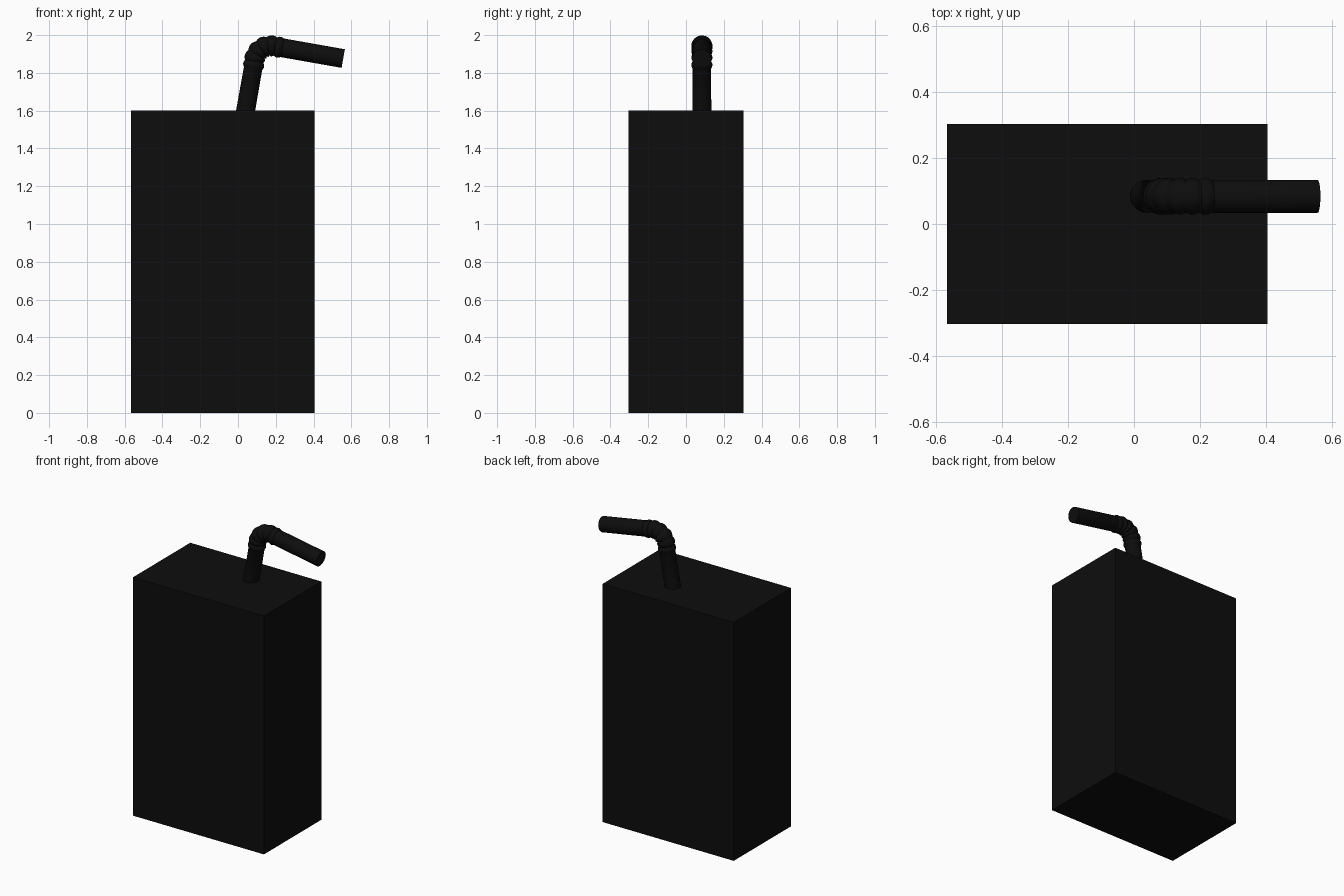
import bpy, bmesh, math
from mathutils import Vector

if "Cube" in bpy.data.objects:
    bpy.data.objects.remove(bpy.data.objects["Cube"])

mat = bpy.data.materials.new("near_black")
mat.diffuse_color = (0.004, 0.004, 0.004, 1)
mat.use_nodes = True
mat.node_tree.nodes["Principled BSDF"].inputs["Base Color"].default_value = mat.diffuse_color


def add_object(name, bm):
    bmesh.ops.recalc_face_normals(bm, faces=bm.faces)
    mesh = bpy.data.meshes.new(name)
    bm.to_mesh(mesh)
    bm.free()
    mesh.materials.append(mat)
    ob = bpy.data.objects.new(name, mesh)
    bpy.context.collection.objects.link(ob)
    return ob


# Carton: plain sharp-edged box
bm = bmesh.new()
bmesh.ops.create_cube(bm, size=1)
for v in bm.verts:
    v.co = Vector((-0.081 + v.co.x * 0.973, v.co.y * 0.608, 0.8 + v.co.z * 1.6))
add_object("carton", bm)

# Bendy straw: two straight legs joined by a corrugated right-angle bend
tilt = math.radians(10)
up = Vector((math.sin(tilt), 0, math.cos(tilt)))
out = Vector((math.cos(tilt), 0, -math.sin(tilt)))
corner = Vector((0.103, 0.084, 1.956))
BEND, R_TUBE, R_RIDGE, SIDES = 0.085, 0.05, 0.056, 32
LEAD = 0.05                        # corrugation running past the bend
ARC = BEND * math.pi / 2
FLEX = ARC + 2 * LEAD
RIDGES, STEPS = 6, 8


def path(s):
    """Position and tangent at distance s from the start of the bend."""
    a = min(max(s / BEND, 0), math.pi / 2)
    centre = corner - up * BEND + out * BEND
    p = centre - out * BEND * math.cos(a) + up * BEND * math.sin(a)
    t = up * math.cos(a) + out * math.sin(a)
    return p + t * (s - a * BEND), t


stations = [(-0.295, R_TUBE)]
for i in range(RIDGES * STEPS + 1):
    wave = abs(math.sin(math.pi * i / STEPS))
    stations.append((-LEAD + FLEX * i / (RIDGES * STEPS),
                     R_TUBE - 0.001 + (R_RIDGE - R_TUBE + 0.001) * wave))
stations.append((ARC + LEAD + 0.003, R_TUBE))
stations.append((ARC + 0.461 - BEND, R_TUBE))

bm = bmesh.new()
side = Vector((0, 1, 0))
rings = []
for s, r in stations:
    p, t = path(s)
    n = t.cross(side)
    rings.append([bm.verts.new(p + r * (side * math.cos(k * math.tau / SIDES)
                                        + n * math.sin(k * math.tau / SIDES)))
                  for k in range(SIDES)])
for a, b in zip(rings, rings[1:]):
    for k in range(SIDES):
        j = (k + 1) % SIDES
        bm.faces.new((a[k], a[j], b[j], b[k]))
bm.faces.new(rings[0])
bm.faces.new(rings[-1])
straw = add_object("straw", bm)

bpy.context.view_layer.objects.active = straw
straw.select_set(True)
bpy.ops.object.shade_smooth_by_angle(angle=math.radians(40))
